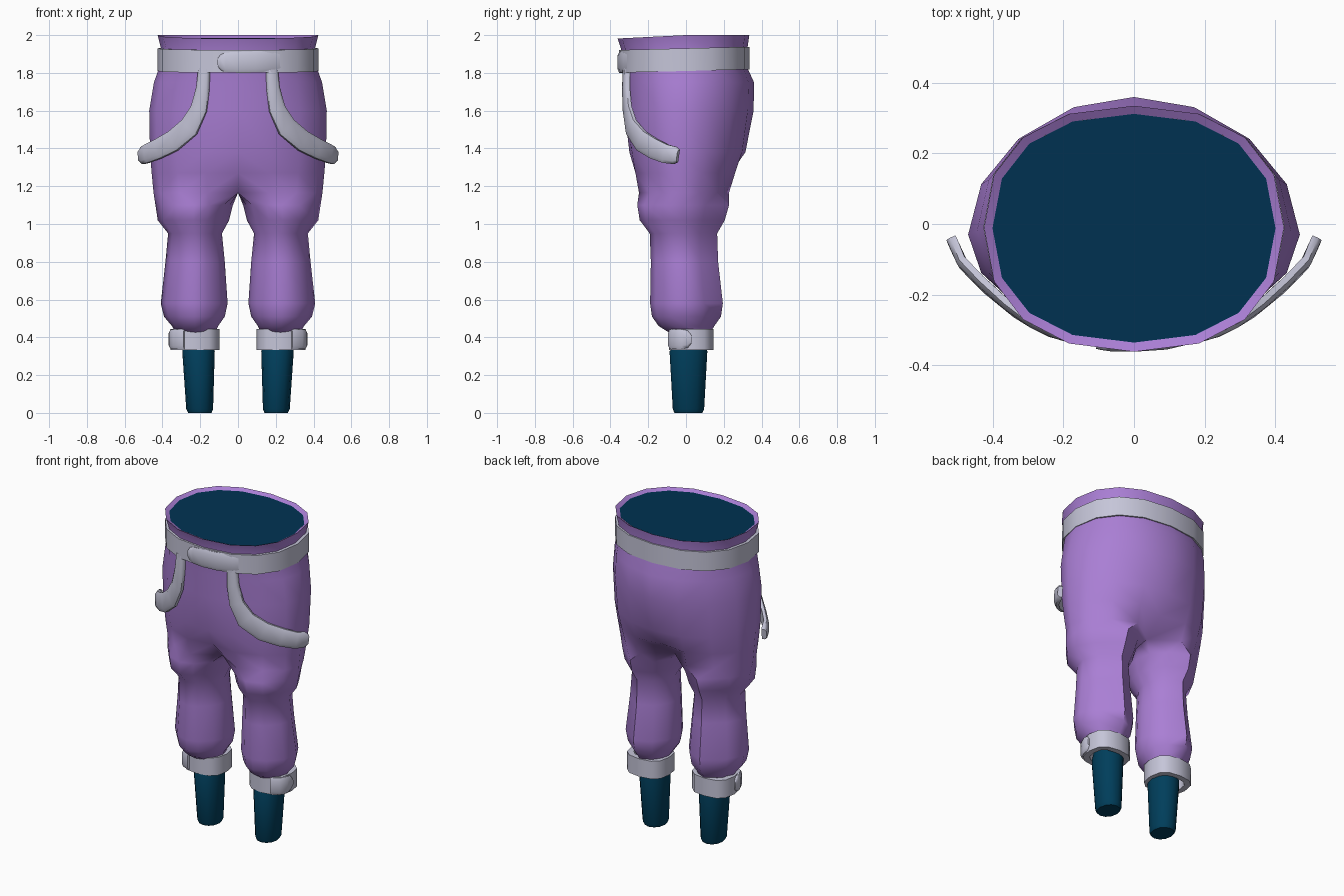
import bpy, bmesh, math
from mathutils import Vector

if "Cube" in bpy.data.objects:
    bpy.data.objects.remove(bpy.data.objects["Cube"])


def material(name, rgb):
    m = bpy.data.materials.new(name)
    m.diffuse_color = (*rgb, 1)
    m.use_nodes = True
    m.node_tree.nodes["Principled BSDF"].inputs["Base Color"].default_value = m.diffuse_color
    return m


PURPLE = material("purple cloth", (0.40, 0.21, 0.66))
GREY = material("pale grey strap", (0.56, 0.56, 0.69))
TEAL = material("dark teal leg", (0.0, 0.048, 0.105))
NAVY = material("navy lining", (0.0, 0.032, 0.085))


def finish(name, bm, mat, angle=40, mirror=False, flip_check=True):
    if flip_check:
        bmesh.ops.recalc_face_normals(bm, faces=bm.faces)
    me = bpy.data.meshes.new(name)
    bm.to_mesh(me)
    bm.free()
    ob = bpy.data.objects.new(name, me)
    bpy.context.collection.objects.link(ob)
    me.materials.append(mat)
    bpy.ops.object.select_all(action='DESELECT')
    ob.select_set(True)
    bpy.context.view_layer.objects.active = ob
    bpy.ops.object.shade_smooth_by_angle(angle=math.radians(angle))
    if mirror:
        mod = ob.modifiers.new("mirror", 'MIRROR')
        mod.merge_threshold = 0.0005
    return ob


def spow(v, e):
    return math.copysign(abs(v) ** e, v)


def loft(bm, rings, skip=lambda row, i: False, wrap=False):
    vs = [[bm.verts.new(p) for p in r] for r in rings]
    n = len(vs[0])
    for k in range(len(vs) if wrap else len(vs) - 1):
        a, b = vs[k], vs[(k + 1) % len(vs)]
        for i in range(n):
            if not skip(k, i):
                j = (i + 1) % n
                bm.faces.new((a[i], a[j], b[j], b[i]))
    return vs


def oval(cx, cy, rx, ry, z, n, e=0.87):
    """Closed ring; z may be a function of y."""
    pts = []
    for i in range(n):
        t = 2 * math.pi * i / n
        y = cy - ry * spow(math.cos(t), e)
        pts.append(Vector((cx + rx * spow(math.sin(t), e), y, z(y) if callable(z) else z)))
    return pts


# ---- trousers: half of the hips runs into one leg, then mirrored
SEG = 8


def hip_ring(z, rx, yf, yb, dip, e, cy, tilt=0):
    pts = []
    for i in range(SEG + 1):
        t = math.pi * i / SEG
        c = spow(math.cos(t), e)
        x, y = rx * spow(math.sin(t), e), cy - c * ((cy - yf) if c > 0 else (yb - cy))
        if i in (0, SEG):
            x, y = 0, cy + (y - cy) * dip
        pts.append((x, y, z + min(0, y) * tilt))
    y0, y1 = pts[0][1], pts[-1][1]
    return pts + [(0, y1 + (y0 - y1) * k / 4, z) for k in (1, 2, 3)]


def leg_ring(z, xi, xo, yf, yb, e=1.14, e_back=1.5):
    """Oval leg section, leaner on the outer back quarter."""
    cx, cy = (xi + xo) / 2, (yf + yb) / 2
    angles = [-52, -26, 0, 30, 60, 90, 128, 180, 218, 244, 270, 292]
    pts = []
    for a in angles:
        t = math.radians(a)
        p = e_back if 90 < a < 180 else e
        pts.append((cx + (xo - xi) / 2 * spow(math.sin(t), p),
                    cy - (yb - yf) / 2 * spow(math.cos(t), p), z))
    return pts


HIPS = [(1.985, 0.400, -0.335, 0.312, 1, .87, -.01, .05),
        (2.0, 0.425, -0.362, 0.335, 1, .87, -.01, .05),
        (1.93, 0.408, -0.345, 0.325, 1, .87, -.01),
        (1.82, 0.420, -0.335, 0.328, 1, .90, -.01),
        (1.75, 0.445, -0.330, 0.360, 1, 1.0, -.02),
        (1.60, 0.470, -0.325, 0.358, 1, 1.04, -.03),
        (1.38, 0.466, -0.308, 0.325, .97, 1.04, -.03),
        (1.27, 0.457, -0.288, 0.285, .85, 1.04, -.03),
        (1.165, 0.447, -0.268, 0.250, .52, 1.06, -.03)]
LEGS = [(1.10, .027, .437, -.258, .228), (1.02, .047, .425, -.245, .205),
        (0.95, .085, .370, -.192, .165), (0.80, .070, .384, -.186, .170),
        (0.58, .055, .409, -.190, .195), (0.51, .070, .392, -.180, .185),
        (0.46, .105, .350, -.145, .150), (0.41, .130, .320, -.065, .120)]
bm = bmesh.new()
rings = [hip_ring(*h) for h in HIPS] + [leg_ring(*l) for l in LEGS]
vs = loft(bm, rings, lambda k, i: k < len(HIPS) - 1 and i >= SEG)
bm.faces.new(vs[-1])
bmesh.ops.delete(bm, geom=[v for v in bm.verts if not v.link_faces], context='VERTS')
finish("trousers", bm, PURPLE, 60, mirror=True)

# ---- waist lining
bm = bmesh.new()
bm.faces.new([bm.verts.new(p) for p in
              oval(0, -0.012, 0.401, 0.324, lambda y: 1.986 + min(0, y) * .05, 2 * SEG)])
bm.normal_update()
for f in bm.faces:
    if f.normal.z < 0:
        f.normal_flip()
finish("waist_lining", bm, NAVY, flip_check=False)


# ---- belt and ankle cuffs: flat bands of square section
def band(name, cx, cy, rx, ry, z0, z1, thick, n, mirror, e=0.87, tilt=0.0):
    def ring(grow, z):
        return oval(cx, cy, rx + grow, ry + grow, lambda y: z + y * tilt, n, e)
    bm = bmesh.new()
    loft(bm, [ring(-thick, z0), ring(0, z0), ring(0, z1), ring(-thick, z1)], wrap=True)
    return finish(name, bm, GREY, 45, mirror)


band("belt", 0, -0.01, 0.427, 0.345, 1.810, 1.930, 0.03, 2 * SEG, False, tilt=0.025)
band("ankle_cuff", 0.228, 0.027, 0.130, 0.118, 0.332, 0.445, 0.035, 12, True, 0.75)


# ---- ribbons: a soft strip swept along a path, given as (point, width, outward)
def ribbon(name, stations, thick, mirror):
    bm = bmesh.new()
    pts = [Vector(s[0]) for s in stations]
    rings = []
    for k, (p, w, out) in enumerate(stations):
        d = (pts[min(k + 1, len(pts) - 1)] - pts[max(k - 1, 0)]).normalized()
        nrm = Vector(out)
        nrm = (nrm - d * nrm.dot(d)).normalized()
        side = d.cross(nrm)
        rings.append([pts[k] + side * w / 2 * a + nrm * thick * b for a, b in
                      ((-1, -.4), (-1, .15), (-.65, .5), (.65, .5), (1, .15), (1, -.4))])
    vs = loft(bm, rings)
    bm.faces.new(vs[0])
    bm.faces.new(vs[-1])
    return finish(name, bm, GREY, 50, mirror)


ribbon("hanging_strap", [
    ((.180, -.315, 1.825), .060, (.2, -1, 0)), ((.187, -.318, 1.72), .070, (.25, -1, 0)),
    ((.208, -.312, 1.61), .088, (.3, -1, 0)), ((.260, -.293, 1.512), .112, (.5, -1, 0)),
    ((.345, -.240, 1.440), .114, (.7, -.8, 0)), ((.425, -.172, 1.398), .108, (.8, -.6, 0)),
    ((.485, -.110, 1.372), .100, (.85, -.5, 0)), ((.508, -.060, 1.363), .092, (.95, -.3, 0)),
    ((.516, -.042, 1.360), .066, (.95, -.3, 0))], 0.032, True)

ribbon("belt_tab", [
    ((-.105, -.342, 1.856), .045, (0, -1, 0)), ((-.092, -.345, 1.856), .082, (0, -1, 0)),
    ((-.065, -.349, 1.856), .104, (0, -1, 0)), ((0, -.350, 1.856), .112, (0, -1, 0)),
    ((.09, -.344, 1.858), .114, (.1, -1, 0)), ((.19, -.321, 1.861), .112, (.3, -1, 0)),
    ((.30, -.245, 1.863), .110, (.6, -1, 0))], 0.024, False)

ribbon("cuff_tab", [
    ((.285, -.085, .390), .104, (.3, -1, 0)), ((.335, -.065, .390), .106, (.7, -.7, 0)),
    ((.355, -.02, .390), .104, (1, -.1, 0)), ((.358, .010, .390), .090, (1, 0, 0)),
    ((.358, .028, .390), .045, (1, 0, 0))], 0.020, True)

# ---- lower legs: tapered stumps with a rounded foot edge
bm = bmesh.new()
rings = [oval(x, y, rx, ry, z, 12, 0.95) for x, y, rx, ry, z in (
    (.212, .020, .075, .070, .42), (.209, .016, .084, .092, .345),
    (.209, .013, .086, .100, .325), (.203, .013, .071, .083, .02), (.202, .013, .062, .074, 0))]
vs = loft(bm, rings)
bm.faces.new(vs[0])
bm.faces.new(vs[-1])
finish("lower_leg", bm, TEAL, 50, mirror=True)
